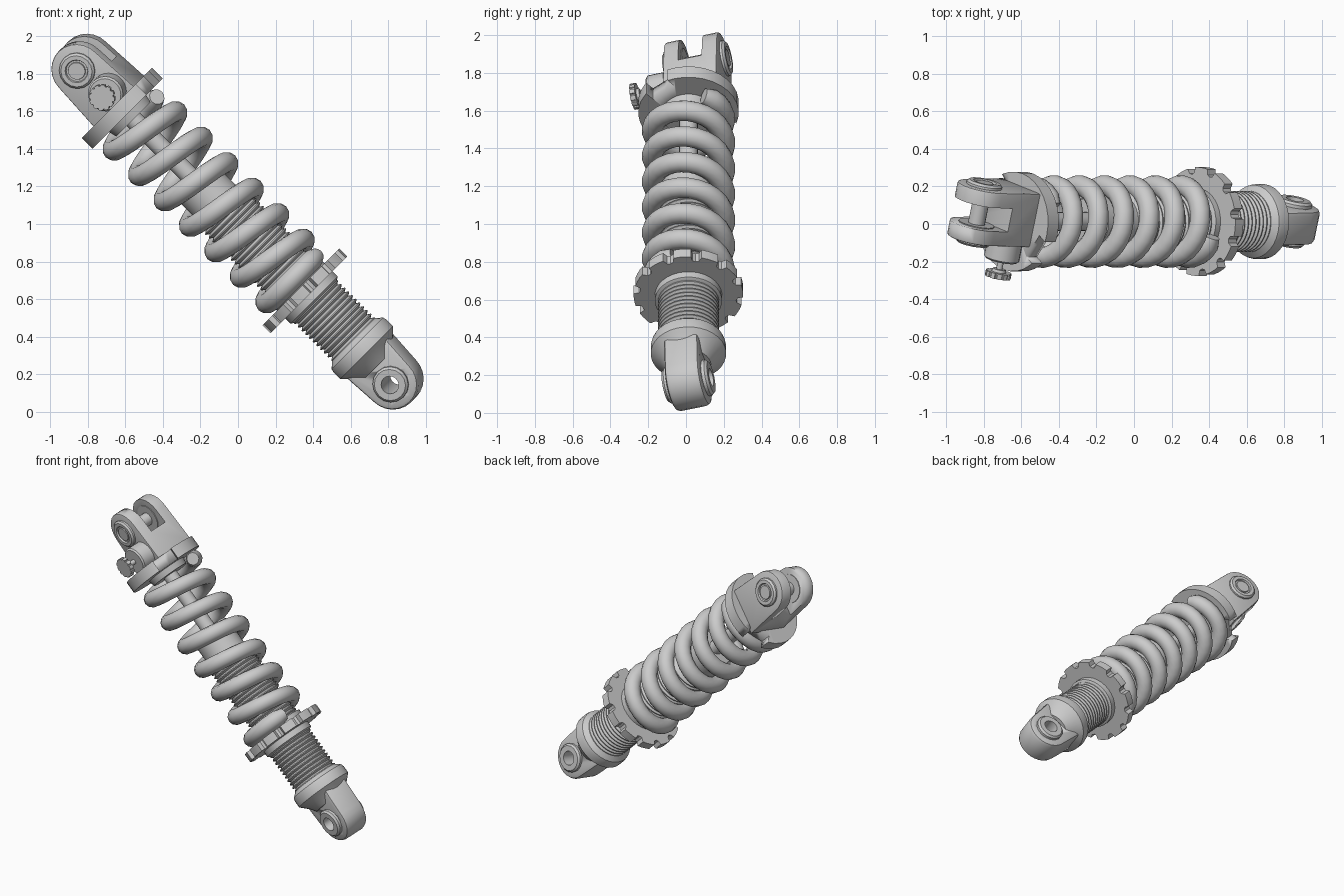
import bpy, bmesh
from math import sin, cos, pi, radians, tau
from mathutils import Matrix, Vector

if "Cube" in bpy.data.objects:
    bpy.data.objects.remove(bpy.data.objects["Cube"])

# local frame: z along the damper, y along the eye pins; tilted 45 deg and rolled
FRAME = (Matrix.Translation((0, 0.013, 1)) @ Matrix.Rotation(radians(-45), 4, 'Y')
         @ Matrix.Rotation(radians(-16), 4, 'Z'))


def finish(name, bm, angle=35):
    bmesh.ops.recalc_face_normals(bm, faces=bm.faces)
    me = bpy.data.meshes.new(name)
    bm.to_mesh(me)
    bm.free()
    ob = bpy.data.objects.new(name, me)
    bpy.context.collection.objects.link(ob)
    ob.matrix_world = FRAME
    bpy.ops.object.select_all(action='DESELECT')
    ob.select_set(True)
    bpy.context.view_layer.objects.active = ob
    bpy.ops.object.shade_smooth_by_angle(angle=radians(angle))
    return ob


def skin(bm, rings, closed=False):
    """Bridge successive loops of points; cap the ends unless closed."""
    vs = [[bm.verts.new(p) for p in ring] for ring in rings]
    n = len(vs[0])
    pairs = list(zip(vs, vs[1:])) + ([(vs[-1], vs[0])] if closed else [])
    for r0, r1 in pairs:
        for i in range(n):
            j = (i + 1) % n
            bm.faces.new((r0[i], r0[j], r1[j], r1[i]))
    if not closed:
        bm.faces.new(vs[0])
        bm.faces.new(vs[-1])


def lathe(name, profile, seg=32, pin=None, closed=False):
    """Revolve (radius, height) about z, or about y through pin=(x, z)."""
    rings = []
    for r, h in profile:
        c = [(r * cos(tau * i / seg), r * sin(tau * i / seg)) for i in range(seg)]
        rings.append([(x, y, h) if pin is None else (pin[0] + x, h, pin[1] + y) for x, y in c])
    bm = bmesh.new()
    skin(bm, rings, closed)
    return finish(name, bm)


def prism(name, pts, lo, hi, along='z', bevel=0.0, move=(0, 0, 0)):
    mv = Vector(move)
    rings = [[Vector((x, y, h) if along == 'z' else (x, h, y)) + mv for x, y in pts] for h in (lo, hi)]
    bm = bmesh.new()
    skin(bm, rings)
    if bevel:
        bmesh.ops.recalc_face_normals(bm, faces=bm.faces)
        edges = [e for e in bm.edges if e.calc_face_angle(0) > 1.2]
        bmesh.ops.bevel(bm, geom=edges, offset=bevel, segments=2, profile=0.5, affect='EDGES')
    return finish(name, bm)


def cut(ob, cutter):
    m = ob.modifiers.new('cut', 'BOOLEAN')
    m.operation, m.solver, m.object = 'DIFFERENCE', 'EXACT', cutter
    cutter.hide_render = True
    bpy.context.view_layer.objects.active = ob
    bpy.ops.object.modifier_apply(modifier=m.name)
    bpy.data.objects.remove(cutter)


def box(x0, x1, y0, y1, z0, z1):
    return prism('cutter', [(x0, y0), (x1, y0), (x1, y1), (x0, y1)], z0, z1)


def lug(r, zc, base, w, n=12):
    s = 1 if zc > base else -1
    return ([(w, base)] + [(r * cos(pi * i / n), zc + s * r * sin(pi * i / n)) for i in range(n + 1)]
            + [(-w, base)])


def scallop(lobes, r, d):
    pts = []
    for k in range(lobes):
        for f, q in ((0, r), (.22, r), (.44, r), (.62, r), (.68, r - .8 * d), (.81, r - d), (.94, r - .8 * d)):
            a = tau * (k + f) / lobes
            pts.append((q * cos(a), q * sin(a)))
    return pts


# threaded damper body with smooth upper sleeve
body = [(.14, -.93)]
for k in range(36):
    z = -.91 + k * .028
    body += [(.147, z), (.163, z + .010), (.163, z + .016), (.147, z + .026)]
body += [(.14, .105), (.14, .33), (.125, .35), (.06, .355)]
lathe('damper_body', body)
lathe('damper_rod', [(.05, .3), (.05, .9)], 20)

# lower end cap and mounting eye
lathe('lower_cap', [(.16, -.87), (.195, -.90), (.2, -.92), (.2, -.97), (.185, -.985), (.15, -1.02), (.12, -1.06)])
LOW, UP = -1.18, 1.185
eye = prism('lower_eye_lug', lug(.145, LOW, -.95, .16), -.095, .095, 'y', .025)
cut(eye, lathe('cutter', [(.07, -.3), (.07, .3)], 16, (0, LOW)))
lathe('lower_eye_bushing', [(.048, -.125), (.085, -.125), (.097, -.112), (.097, .112),
                            (.085, .125), (.048, .125)], 16, (0, LOW), True)

# scalloped preload ring and its hub
prism('preload_ring', scallop(12, .29, .035), -.535, -.475)
lathe('preload_ring_hub', [(.16, -.585), (.178, -.575), (.178, -.5), (.178, -.44), (.15, -.43)])

# coil spring: helix with flattened ends
N, A0, A1, PITCH = 26, radians(25), radians(335 + 360 * 6), .192
steps = int((A1 - A0) / tau * N)
rings = []
for i in range(steps + 1):
    a = A0 + (A1 - A0) * i / steps
    z = max(-.415, min(.785, .75 - PITCH * (a - pi) / tau))
    b = a + radians(16)
    rad, c = Vector((cos(b), sin(b), 0)), Vector((.192 * cos(b), .192 * sin(b), z))
    wire = .056 * (.75 if i in (0, steps) else 1)
    rings.append([c + wire * (rad * cos(tau * k / 12) + Vector((0, 0, sin(tau * k / 12)))) for k in range(12)])
bm = bmesh.new()
skin(bm, rings)
finish('coil_spring', bm, 50)

# upper spring seat with two notches
seat = lathe('upper_spring_seat', [(.13, .79), (.14, .833), (.266, .833), (.266, .914), (.1, .914)])
for deg in (-25, 140):
    c = box(.2, .35, -.075, .075, .7, 1)
    c.data.transform(Matrix.Rotation(radians(deg), 4, 'Z'))
    cut(seat, c)

# upper clevis: forked lug offset from the axis
OFF = .05
clevis = prism('upper_clevis', lug(.143, UP, .89, .16), OFF - .148, OFF + .148, 'y', .01)
cut(clevis, box(-.3, .3, OFF - .065, OFF + .065, 1.09, 1.6))
for s, side in ((-1, 'front'), (1, 'back')):
    lathe('clevis_boss_' + side, [(r, OFF + s * h) for r, h in
          ((.097, .06), (.097, .16), (.085, .172), (.062, .172), (.058, .16), (.048, .16), (.046, .168))],
          16, (0, UP))
lathe('clevis_pin', [(.045, OFF - .1), (.045, OFF + .1)], 16, (0, UP))

# adjuster housing, stem and knurled knob
KX, KZ = .045, .99
lathe('adjuster_housing', [(.095, .05), (.095, -.19), (.085, -.2)], 24, (KX, KZ))
lathe('adjuster_stem', [(.017, -.18), (.017, -.28)], 12, (KX, KZ))
lathe('adjuster_collar', [(.035, -.25), (.04, -.268)], 16, (KX, KZ))
prism('adjuster_knob', scallop(12, .07, .008), -.295, -.265, 'y', 0, (KX, 0, KZ))
